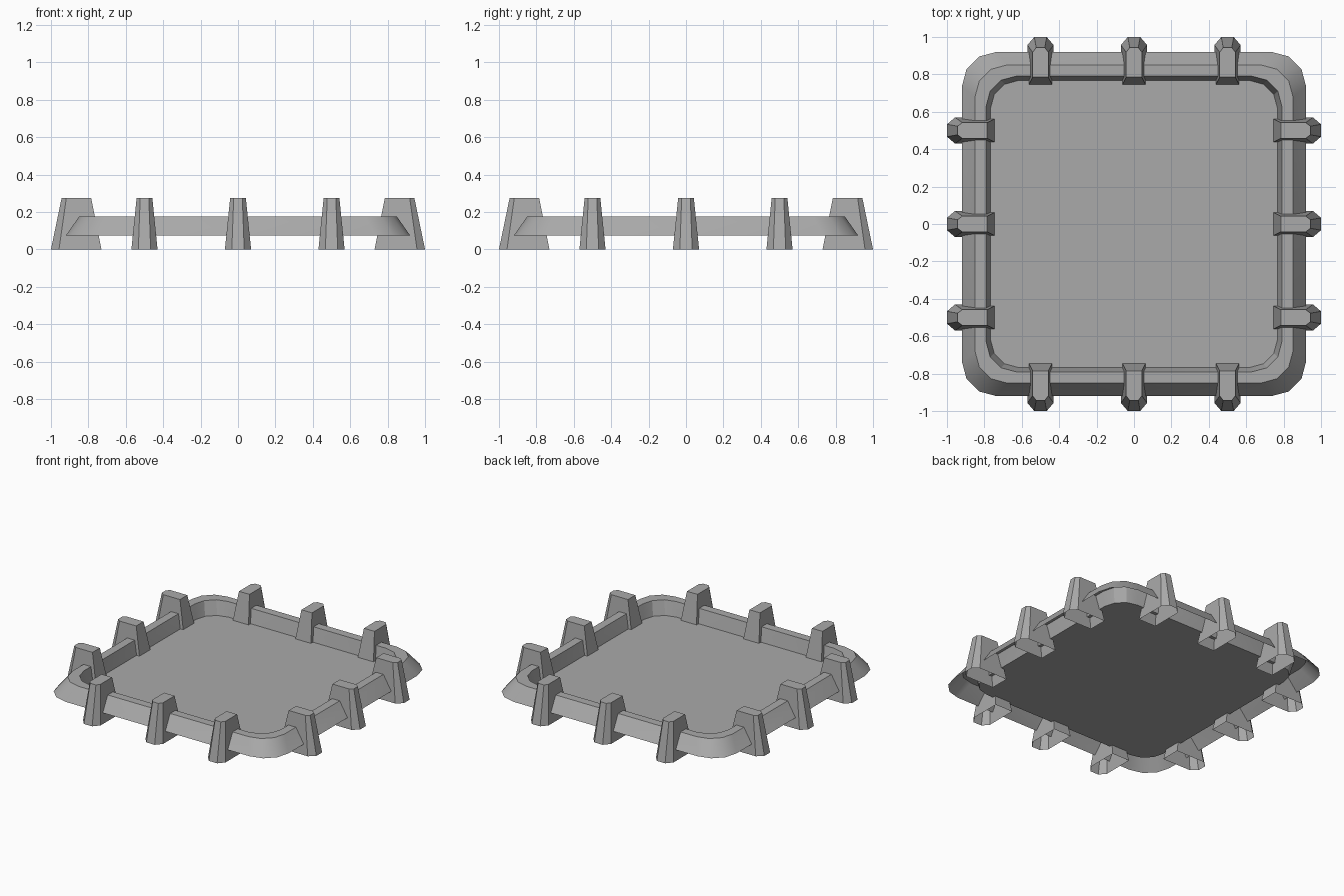
import bpy, bmesh, math
from mathutils import Matrix

cube = bpy.data.objects.get("Cube")
if cube:
    bpy.data.objects.remove(cube)

stone = bpy.data.materials.new("stone_grey")
stone.use_nodes = True
colour = (0.4, 0.4, 0.4, 1)
stone.diffuse_color = colour
stone.node_tree.nodes["Principled BSDF"].inputs["Base Color"].default_value = colour


def make_object(name, bm, smooth=None):
    mesh = bpy.data.meshes.new(name)
    bm.to_mesh(mesh)
    bm.free()
    mesh.materials.append(stone)
    obj = bpy.data.objects.new(name, mesh)
    bpy.context.collection.objects.link(obj)
    if smooth:
        bpy.ops.object.select_all(action='DESELECT')
        obj.select_set(True)
        bpy.context.view_layer.objects.active = obj
        bpy.ops.object.shade_smooth_by_angle(angle=math.radians(smooth))
    return obj


def rounded_square(half, z, steps=3):
    """Outline of a square with rounded corners, anticlockwise."""
    radius = half * 0.2
    points = []
    for corner in range(4):
        middle = math.pi / 4 + corner * math.pi / 2
        cx = math.copysign(half - radius, math.cos(middle))
        cy = math.copysign(half - radius, math.sin(middle))
        for i in range(steps + 1):
            a = corner * math.pi / 2 + i * math.pi / 2 / steps
            points.append((cx + radius * math.cos(a), cy + radius * math.sin(a), z))
    return points


def skin(bm, outlines):
    """Join successive outlines with quads and close the last one."""
    rings = [[bm.verts.new(p) for p in outline] for outline in outlines]
    n = len(rings[0])
    for low, high in zip(rings, rings[1:]):
        for i in range(n):
            j = (i + 1) % n
            bm.faces.new((low[i], low[j], high[j], high[i]))
    bm.faces.new(rings[-1])


# Raised rim, open underneath, running down to the sunken floor
bm = bmesh.new()
rim_profile = [(0.92, 0.075), (0.85, 0.175), (0.79, 0.175), (0.768, 0.075)]
skin(bm, [rounded_square(half, z) for half, z in rim_profile])
make_object("floor_and_rim", bm, smooth=27)


def post_outline(inner, outer, half, tip, chamfer, z):
    """Post section on the front side, with chamfered outer corners."""
    return [(-tip, -outer, z), (tip, -outer, z), (half, chamfer - outer, z),
            (half, -inner, z), (-half, -inner, z), (-half, chamfer - outer, z)]


# Tapered hollow posts, three along each side
for side, name in enumerate(("front", "left", "back", "right")):
    for number, x in enumerate((-0.5, 0, 0.5), 1):
        bm = bmesh.new()
        skin(bm, [post_outline(0.73, 1.0, 0.07, 0.033, 0.043, 0),
                  post_outline(0.785, 0.943, 0.042, 0.023, 0.025, 0.275)])
        bm.transform(Matrix.Rotation(side * math.pi / 2, 4, 'Z')
                     @ Matrix.Translation((x, 0, 0)))
        make_object(f"{name}_post_{number}", bm)
